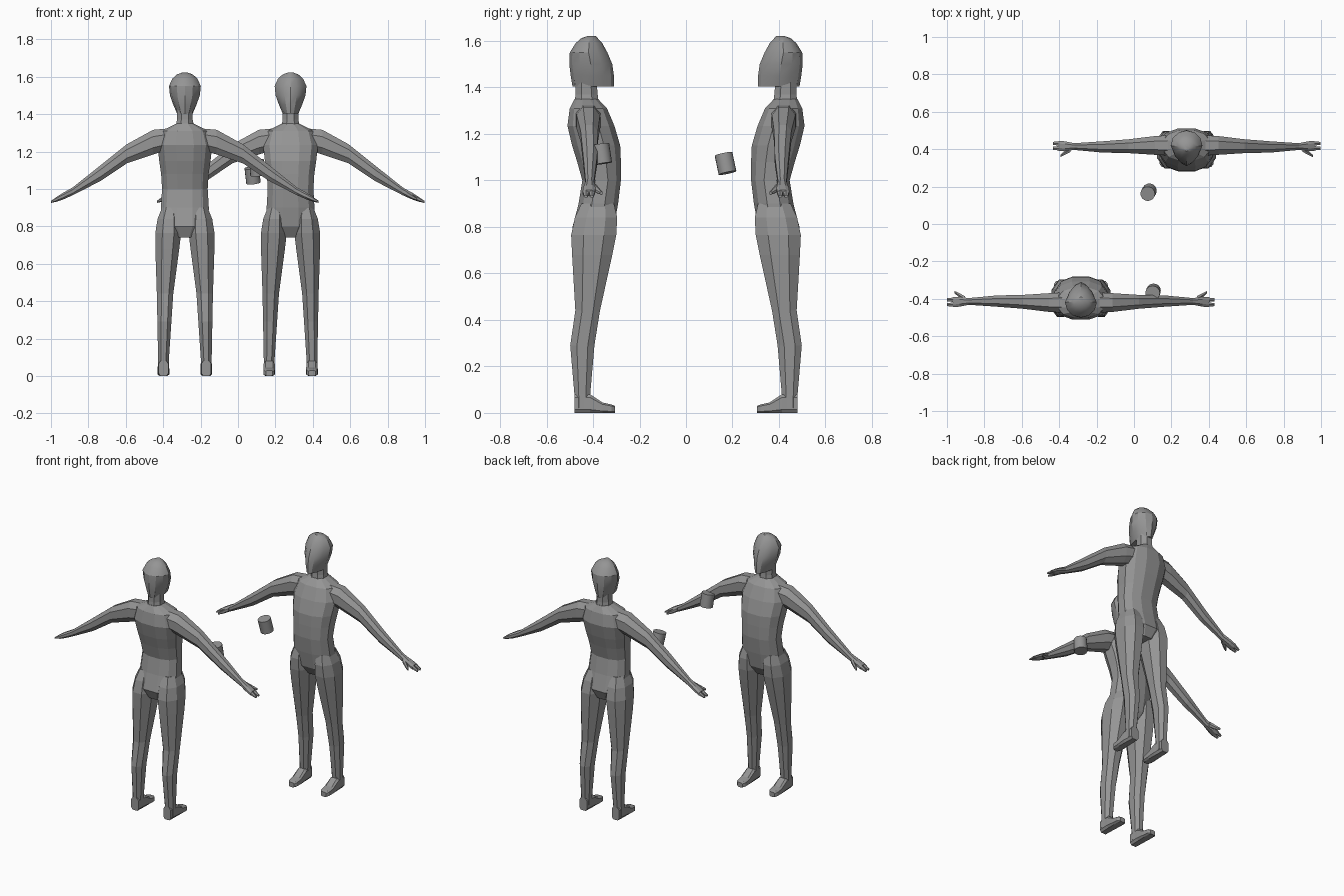
import bpy, bmesh
from math import cos, sin, pi
from mathutils import Matrix, Vector

old = bpy.data.objects.get("Cube")
if old:
    bpy.data.objects.remove(old, do_unlink=True)

grey = bpy.data.materials.new("plain grey")
grey.use_nodes = True
grey.diffuse_color = (0.3, 0.3, 0.3, 1)
grey.node_tree.nodes["Principled BSDF"].inputs["Base Color"].default_value = (0.3, 0.3, 0.3, 1)


def oval(n, power=1.0, turn=0.0):
    """Unit outline that reaches -1..1 on both axes; a low power is boxier."""
    pts = []
    for i in range(n):
        a = 2 * pi * (i + turn) / n - pi / 2
        c, s = cos(a), sin(a)
        pts.append((abs(c) ** power * (1 if c > 0 else -1),
                    abs(s) ** power * (1 if s > 0 else -1)))
    top = max(abs(p[0]) for p in pts)
    return [(u / top, v / top) for u, v in pts]


def loft(name, rings, place, smooth=None):
    """Skin a list of point rings, close both ends, and place the object."""
    bm = bmesh.new()
    loops = [[bm.verts.new(p) for p in ring] for ring in rings]
    n = len(loops[0])
    for a, b in zip(loops, loops[1:]):
        for i in range(n):
            j = (i + 1) % n
            bm.faces.new((a[i], a[j], b[j], b[i]))
    bm.faces.new(loops[0])
    bm.faces.new(loops[-1])
    bmesh.ops.recalc_face_normals(bm, faces=bm.faces)
    mesh = bpy.data.meshes.new(name)
    bm.to_mesh(mesh)
    bm.free()
    mesh.materials.append(grey)
    ob = bpy.data.objects.new(name, mesh)
    bpy.context.collection.objects.link(ob)
    ob.matrix_world = place
    if smooth:
        bpy.ops.object.select_all(action='DESELECT')
        ob.select_set(True)
        bpy.context.view_layer.objects.active = ob
        bpy.ops.object.shade_smooth_by_angle(angle=smooth)
    return ob


def level(shape, z, x0, x1, y0, y1):
    """Horizontal ring between the given limits."""
    cx, cy, hx, hy = (x0 + x1) / 2, (y0 + y1) / 2, (x1 - x0) / 2, (y1 - y0) / 2
    return [(cx + u * hx, cy + v * hy, z) for u, v in shape]


# Body sections: height, half width, front, back
TORSO = [(.74, .07, -.05, .06), (.80, .125, -.09, .088), (.90, .128, -.108, .062),
         (1.0, .122, -.12, .046), (1.08, .127, -.12, .068), (1.15, .137, -.117, .09),
         (1.235, .147, -.092, .11), (1.31, .125, -.06, .10), (1.35, .045, -.022, .08)]
HEAD = [(1.403, .042, -.09, .088), (1.45, .062, -.09, .096), (1.50, .08, -.083, .102),
        (1.55, .085, -.062, .10), (1.59, .067, -.04, .075), (1.612, .042, -.02, .05),
        (1.622, .015, -.01, .02)]
# Leg sections: height, inner, outer, front, back
LEG = [(.90, .04, .122, -.09, .05), (.84, .025, .146, -.104, .078), (.765, .02, .158, -.10, .094),
       (.68, .03, .158, -.083, .09), (.44, .062, .150, -.03, .076),
       (.29, .072, .147, -.006, .098), (.08, .086, .143, .012, .08), (.02, .086, .143, .01, .08)]
# Foot sections along its length: position, height, half width
FOOT = [(.08, .08, .026), (.012, .08, .03), (-.04, .045, .031), (-.08, .036, .029), (-.095, .03, .018)]
# Arm sections: reach, height, half height, depth position, half depth
ARM = [(.07, 1.27, .055, .02, .055), (.17, 1.25, .066, .02, .05), (.31, 1.188, .051, .016, .037),
       (.45, 1.085, .042, .012, .03), (.60, .987, .021, .014, .018), (.65, .962, .018, .016, .026),
       (.685, .945, .013, .018, .027)]
THUMB = [(.62, .975, .014, .0, .014), (.65, .957, .011, -.018, .012), (.675, .945, .006, -.036, .006)]
FINGERS = [(.68, .947, .012, .0, .012), (.715, .931, .005, .0, .008)]


def upright(shape, sections, side, shift=0.0):
    """Rings standing across the reach of an arm."""
    return [[(side * x, y + shift + u * hy, z + v * hz) for u, v in shape]
            for x, z, hz, y, hy in sections]


def figure(tag, place):
    wide, round8, box = oval(12, .85, .5), oval(8, .9, .5), oval(8, .5, .5)
    loft(tag + "_torso", [level(wide, z, -w, w, f, b) for z, w, f, b in TORSO], place)
    loft(tag + "_neck", [level(round8, 1.33, -.05, .05, -.025, .08),
                         level(round8, 1.37, -.042, .042, -.02, .075),
                         level(round8, 1.43, -.042, .042, -.015, .075)], place)
    # Head narrows to a ridge down the middle of the face
    ridge = [(u * (1 - .22 * max(0, -v)), v) for u, v in oval(12)]
    loft(tag + "_head", [level(ridge, z, -w, w, f, b) for z, w, f, b in HEAD], place, .5)
    for side, word in ((1, "left"), (-1, "right")):
        name = f"{tag}_{word}_"
        loft(name + "leg", [level(round8, z, side * i, side * o, f, b) for z, i, o, f, b in LEG], place)
        loft(name + "foot", [[(side * .1145 + u * w, y, h / 2 + v * h / 2) for u, v in box]
                             for y, h, w in FOOT], place)
        loft(name + "arm", upright(round8, ARM, side), place)
        loft(name + "thumb", upright(oval(6), THUMB, side), place)
        for k, shift in enumerate((.005, .031)):
            loft(f"{name}finger_{k + 1}", upright(oval(6), FINGERS, side, shift), place)


# Two figures facing opposite ways
figure("far_figure", Matrix.Translation((.281, .40, 0)))
figure("near_figure", Matrix.Translation((-.284, -.40, 0)) @ Matrix.Rotation(pi, 4, 'Z'))

# Two tilted cups
for name, centre, axis in (("floating_cup", (.078, .17, 1.073), (-.01, -.018, .085)),
                           ("arm_cup", (.102, -.363, 1.114), (-.005, -.012, .08))):
    turn = Vector(axis).to_track_quat('Z', 'Y').to_matrix().to_4x4()
    rim = oval(16)
    loft(name, [level(rim, z, -.039, .039, -.039, .039) for z in (-.042, .042)],
         Matrix.Translation(centre) @ turn, .6)
